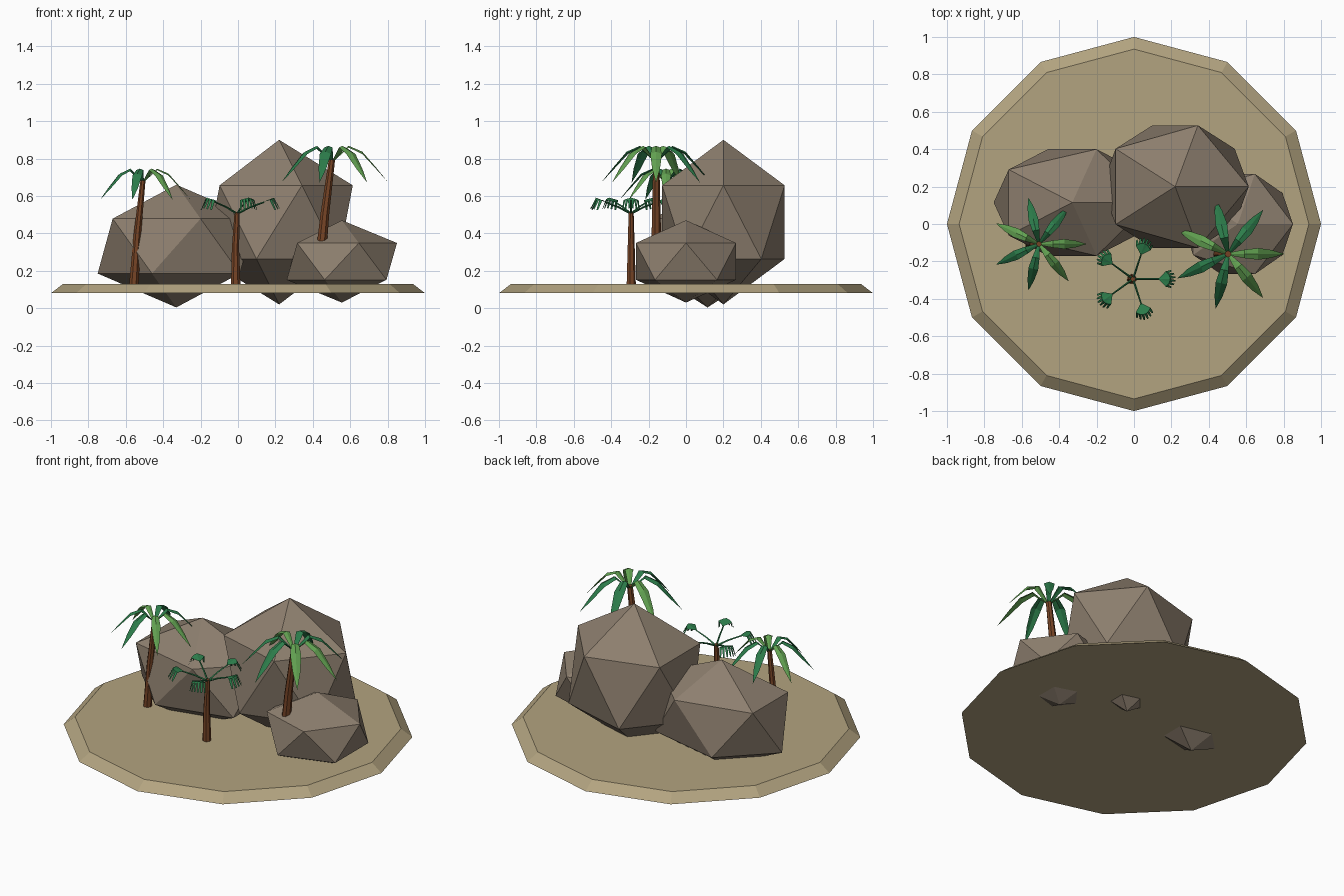
import bpy, bmesh
from math import pi, sin, cos, tau
from mathutils import Vector, Matrix

cube = bpy.data.objects.get("Cube")
if cube:
    bpy.data.objects.remove(cube, do_unlink=True)


def material(name, *srgb):
    col = [(c / 255) ** 2.2 for c in srgb] + [1]
    m = bpy.data.materials.new(name)
    m.use_nodes = True
    m.diffuse_color = col
    bsdf = next(n for n in m.node_tree.nodes if n.type == 'BSDF_PRINCIPLED')
    bsdf.inputs["Base Color"].default_value = col
    return m


SAND = material("sand", 177, 162, 127)
ROCK = material("rock", 140, 126, 110)
BARK = material("bark", 118, 70, 42)
LIGHT = material("light green leaf", 98, 160, 82)
DARK = material("dark green leaf", 48, 124, 76)


def finish(name, bm, *mats):
    me = bpy.data.meshes.new(name)
    bm.to_mesh(me)
    bm.free()
    for m in mats:
        me.materials.append(m)
    ob = bpy.data.objects.new(name, me)
    bpy.context.collection.objects.link(ob)
    return ob


# Sand disc with a sloping rim
bm = bmesh.new()
bmesh.ops.create_cone(bm, cap_ends=True, segments=12, radius1=1, radius2=0.935,
                      depth=0.05, matrix=Matrix.Translation((0, 0, 0.105)))
finish("island", bm, SAND)


# Boulders
def rock(name, centre, size):
    bm = bmesh.new()
    bmesh.ops.create_icosphere(bm, subdivisions=1, radius=1)
    bmesh.ops.scale(bm, vec=size, verts=bm.verts)
    bmesh.ops.translate(bm, vec=centre, verts=bm.verts)
    finish(name, bm, ROCK)


rock("tall_rock", (0.22, 0.2, 0.46), (0.44, 0.385, 0.44))
rock("wide_rock", (-0.33, 0.115, 0.332), (0.47, 0.335, 0.328))
rock("small_rock", (0.555, 0, 0.25), (0.33, 0.315, 0.22))


def tube(bm, path, radii, sides):
    """Loft closed rings along a path."""
    path = [Vector(p) for p in path]
    rot = (path[-1] - path[0]).to_track_quat('Z', 'Y')
    rings = [[bm.verts.new(p + rot @ Vector((r * cos(tau * i / sides), r * sin(tau * i / sides), 0)))
              for i in range(sides)] for p, r in zip(path, radii)]
    for a, b in zip(rings, rings[1:]):
        for i in range(sides):
            j = (i + 1) % sides
            bm.faces.new((a[i], a[j], b[j], b[i]))
    bm.faces.new(rings[0][::-1])
    bm.faces.new(rings[-1])


def trunk(name, base, top, r0, r1):
    base, top = Vector(base), Vector(top)
    middle = base.lerp(top, 0.5) - Vector((0.005, 0, 0))
    bm = bmesh.new()
    tube(bm, (base, middle, top), (r0, (r0 + r1) / 2, r1), 7)
    finish(name, bm, BARK)


# Feather palm crown: seven folded, drooping fronds
FROND = ((0.01, 0, 0.008), (0.085, 0.075, 0.022), (0.155, 0.045, 0.03),
         (0.225, -0.035, 0.02), (0.29, -0.115, 0))  # reach, height, half width


def crown(name, centre, scale):
    bm = bmesh.new()
    for k in range(7):
        place = (Matrix.Translation(centre) @ Matrix.Rotation(tau * k / 7, 4, 'Z')
                 @ Matrix.Scale(scale, 4))
        rows = []
        for r, z, w in FROND:
            pts = [(r, w, z - w * 0.4), (r, 0, z), (r, -w, z - w * 0.4)]
            rows.append([bm.verts.new(place @ Vector(p)) for p in (pts if w else pts[1:2])])
        faces = []
        for a, b in zip(rows, rows[1:]):
            for i in range(2):
                loop = (a[i + 1], b[i + 1], b[i], a[i]) if len(b) > 1 else (a[i + 1], b[0], a[i])
                faces.append(bm.faces.new(loop))
        for f in faces:
            f.material_index = 0 if k % 3 == 0 else 1
    finish(name, bm, LIGHT, DARK)


trunk("left_rock_palm_trunk", (0.435, -0.16, 0.2), (0.503, -0.16, 0.8), 0.031, 0.017)
crown("left_rock_palm_crown", (0.503, -0.16, 0.79), 1.04)
trunk("right_palm_trunk", (-0.557, -0.107, 0.12), (-0.508, -0.107, 0.685), 0.026, 0.014)
crown("right_palm_crown", (-0.508, -0.107, 0.68), 0.88)

# Fan palm: five thin stalks, each ending in a hanging fingered fan
trunk("fan_palm_trunk", (-0.012, -0.294, 0.12), (-0.005, -0.294, 0.515), 0.026, 0.014)
FINGERS = 6
bm = bmesh.new()
for k in range(5):
    place = Matrix.Translation((-0.005, -0.294, 0.505)) @ Matrix.Rotation(tau * k / 5, 4, 'Z')

    def vert(*p):
        return bm.verts.new(place @ Vector(p))

    tube(bm, [place @ Vector(p) for p in ((0, 0, 0), (0.07, 0, 0.035), (0.145, 0, 0.062))],
         (0.006, 0.005, 0.004), 4)
    hub = vert(0.135, 0, 0.062)
    arc = []
    for i in range(FINGERS + 1):
        a = (i / FINGERS - 0.5) * 1.9
        arc.append(vert(0.14 + 0.058 * cos(a), 0.05 * sin(a), 0.086 - 0.014 * abs(a)))
    for i in range(FINGERS):
        a = ((i + 0.5) / FINGERS - 0.5) * 1.5
        p, q = arc[i], arc[i + 1]
        bm.faces.new((hub, p, q))
        out = Vector((0.03 * cos(a), 0.012 * sin(a) / 0.7, -0.055))
        tips = []
        for v, other in ((p, q), (q, p)):
            near = (place.inverted() @ v.co).lerp(place.inverted() @ other.co, 0.25)
            tips.append(vert(*(near + out)))
        bm.faces.new((p, tips[0], tips[1], q))
finish("fan_palm_leaves", bm, DARK)
